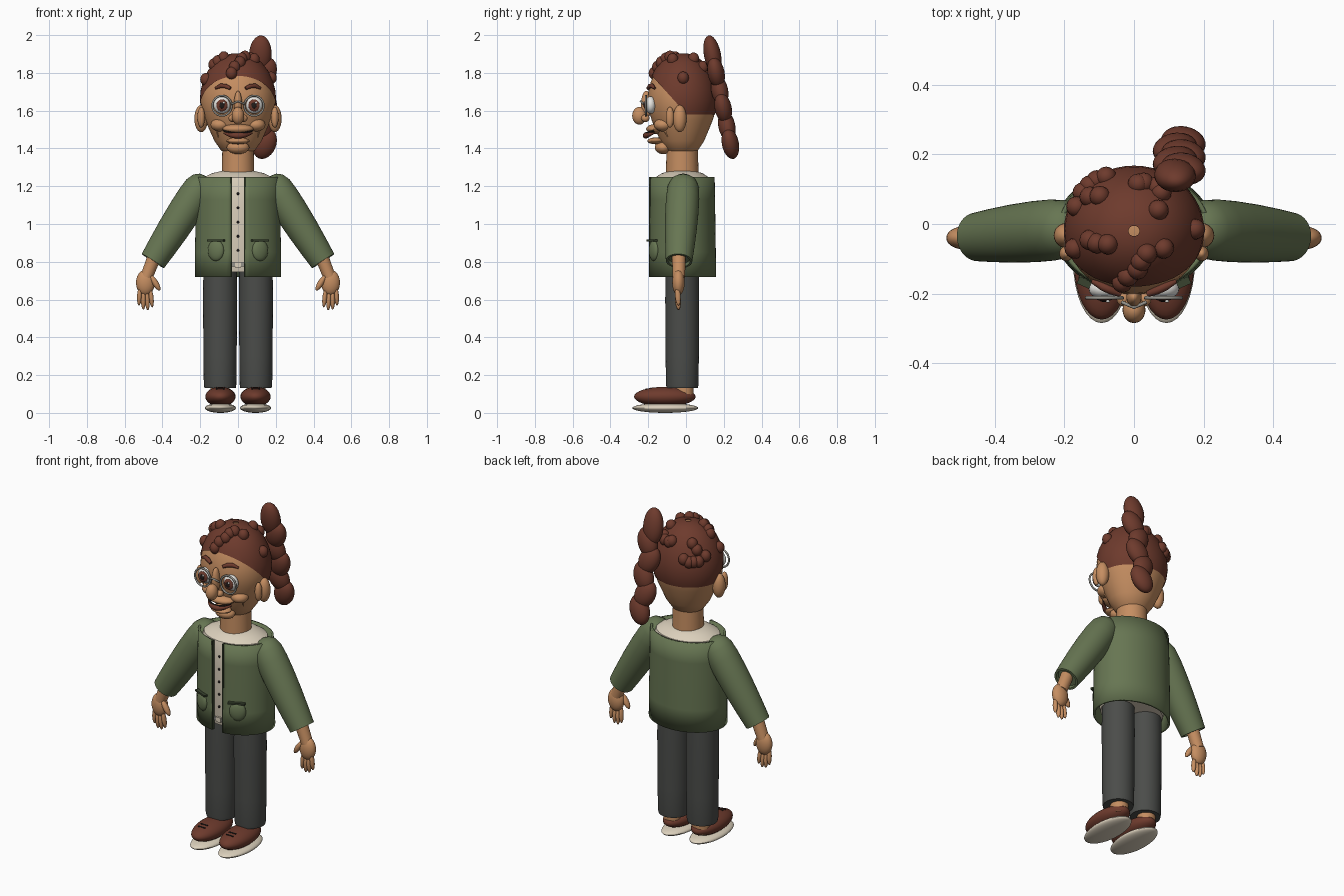
import bpy, bmesh, math
from mathutils import Vector, Matrix, Euler

if "Cube" in bpy.data.objects:
    bpy.data.objects.remove(bpy.data.objects["Cube"])


def material(name, rgb):
    m = bpy.data.materials.new(name)
    m.diffuse_color = (*rgb, 1)
    m.use_nodes = True
    m.node_tree.nodes["Principled BSDF"].inputs["Base Color"].default_value = m.diffuse_color
    return m


SKIN = material("skin", (0.56, 0.27, 0.12))
HAIR = material("reddish_brown", (0.155, 0.043, 0.026))
GREEN = material("jacket_green", (0.135, 0.18, 0.085))
DARK_GREEN = material("dark_green", (0.04, 0.055, 0.028))
GREY = material("trouser_grey", (0.07, 0.073, 0.068))
CREAM = material("cream", (0.72, 0.64, 0.51))
WHITE = material("eye_white", (0.85, 0.84, 0.8))
BLACK = material("near_black", (0.015, 0.011, 0.01))
METAL = material("frame_grey", (0.3, 0.29, 0.26))

CY = -0.02  # body axis in y


def finish(bm, name, mat, sharp=40):
    bmesh.ops.recalc_face_normals(bm, faces=bm.faces)
    me = bpy.data.meshes.new(name)
    bm.to_mesh(me)
    bm.free()
    me.materials.append(mat)
    me.polygons.foreach_set("use_smooth", [True] * len(me.polygons))
    me.set_sharp_from_angle(angle=math.radians(sharp))
    ob = bpy.data.objects.new(name, me)
    bpy.context.collection.objects.link(ob)
    return ob


def ball(name, loc, r, mat, rot=(0, 0, 0), seg=24):
    bm = bmesh.new()
    mtx = Matrix.LocRotScale(Vector(loc), Euler(rot), Vector(r))
    bmesh.ops.create_uvsphere(bm, u_segments=seg, v_segments=seg // 2, radius=1, matrix=mtx)
    return finish(bm, name, mat)


def box(name, loc, size, mat, rot=(0, 0, 0)):
    bm = bmesh.new()
    bmesh.ops.create_cube(bm, size=1, matrix=Matrix.LocRotScale(Vector(loc), Euler(rot), Vector(size)))
    return finish(bm, name, mat)


def lathe_mesh(profile, sy=1.0, gap=0.0, seg=48):
    """Revolve (radius, z) points; gap leaves an opening facing the front."""
    bm = bmesh.new()
    count = seg + 1 if gap else seg
    rings = []
    for r, z in profile:
        ts = [gap + (2 * math.pi - 2 * gap) * i / seg for i in range(count)]
        rings.append([bm.verts.new((r * math.sin(t), -r * sy * math.cos(t), z)) for t in ts])
    for a, b in zip(rings, rings[1:]):
        for i in range(seg):
            j = (i + 1) % count
            bm.faces.new((a[i], a[j], b[j], b[i]))
    bmesh.ops.remove_doubles(bm, verts=bm.verts, dist=1e-5)
    return bm


def lathe(name, profile, mat, loc=(0, CY, 0), sy=1.0, axis=None):
    bm = lathe_mesh(profile, sy)
    rot = Vector(axis).to_track_quat('Z', 'Y') if axis else Euler((0, 0, 0))
    bm.transform(Matrix.LocRotScale(Vector(loc), rot, Vector((1, 1, 1))))
    return finish(bm, name, mat)


def tube(name, pts, radii, mat, cyclic=False):
    cu = bpy.data.curves.new(name, 'CURVE')
    cu.dimensions = '3D'
    cu.bevel_depth = 1
    cu.bevel_resolution = 3
    cu.use_fill_caps = True
    sp = cu.splines.new('POLY')
    sp.points.add(len(pts) - 1)
    for p, co, r in zip(sp.points, pts, radii):
        p.co, p.radius = (*co, 1), r
    sp.use_cyclic_u = cyclic
    sp.use_smooth = True
    cu.materials.append(mat)
    ob = bpy.data.objects.new(name, cu)
    bpy.context.collection.objects.link(ob)
    return ob


# ---- head and hair cap share one profile
HEAD = [(0, 1.36), (0.05, 1.365), (0.09, 1.39), (0.125, 1.44), (0.152, 1.5), (0.174, 1.55),
        (0.19, 1.6), (0.197, 1.65), (0.193, 1.7), (0.18, 1.75), (0.155, 1.805), (0.12, 1.85),
        (0.075, 1.882), (0.035, 1.895), (0, 1.898)]


def face_y(x, z):
    """Front surface of the head at x, z."""
    for (r0, z0), (r1, z1) in zip(HEAD, HEAD[1:]):
        if z0 <= z <= z1:
            r = r0 + (r1 - r0) * (z - z0) / (z1 - z0)
            return CY - 0.93 * math.sqrt(max(r * r - x * x, 0))
    return CY


lathe("head", HEAD, SKIN, sy=0.93)
lathe("neck", [(0, 1.2), (0.088, 1.2), (0.085, 1.32), (0.082, 1.43), (0, 1.43)], SKIN)

cap = lathe_mesh([(r + 0.005, z + 0.006) for r, z in HEAD[4:-1]] + [(0.016, 1.903), (0.016, 1.89)], 0.93)
cap.transform(Matrix.Translation((0, CY, 0)))
for co, no in (((0, 0, 1.58), (0, 0, 1)), ((0, 0, 1.585), (0, 1.107, 1))):
    bmesh.ops.bisect_plane(cap, geom=cap.verts[:] + cap.edges[:] + cap.faces[:],
                           plane_co=co, plane_no=no, clear_inner=True)
finish(cap, "hair_cap", HAIR)

# ---- curls resting on the cap
CURLS = [(-.08, .135), (-.107, .125), (-.127, .11), (-.147, .09), (-.098, .08), (-.127, .078), (-.165, .05),
         (.012, .115), (.028, .118), (.07, .04), (.078, .09), (.065, .107), (.175, -.015), (.085, -.07),
         (.037, -.085), (.02, -.107), (.01, -.13), (-.018, -.15), (-.034, -.168), (-.17, -.07),
         (-.127, -.046), (-.107, -.055), (-.075, -.058)]
for i, (x, y) in enumerate(CURLS):
    k = 1 - (x / 0.2) ** 2 - ((y - CY) / 0.186) ** 2
    ball(f"curl_{i + 1}", (x, y, 1.65 + 0.255 * math.sqrt(max(k, 0.1))), (.03, .03, .034), HAIR, seg=16)

# ---- braided ponytail
for i in range(6):
    side = 1 if i % 2 else -1
    ball(f"braid_{i + 1}", (.13 + .012 * side, .14 + .019 * i, 1.895 - .094 * i),
         (.06, .045, .105 if i == 0 else .085), HAIR, (.19, .4 * side if i else 0.05, 0))

# ---- face
ball("nose_bridge", (0, -.21, 1.63), (.022, .028, .075), SKIN)
ball("nose_tip", (0, -.247, 1.573), (.033, .038, .047), SKIN)
ball("upper_muzzle", (0, -.155, 1.503), (.083, .056, .027), SKIN)
ball("lower_lip", (0, -.16, 1.44), (.062, .045, .018), SKIN)
ball("chin", (0, -.12, 1.405), (.06, .045, .035), SKIN)
smile = [(x * .0125, -.213 + .045 * (x / 6) ** 2, 1.468 + .014 * (x / 6) ** 2) for x in range(-6, 7)]
tube("mouth", smile, [.004 + .012 * (1 - (x / 6) ** 2) for x in range(-6, 7)], HAIR)
tube("lip_line", [(p[0], p[1] - .002, p[2] + .012) for p in smile], [.005] * 13, BLACK)
tube("glasses_bridge", [(-.035, -.225, 1.635), (0, -.24, 1.65), (.035, -.225, 1.635)], [.005] * 3, METAL)

for s, tag in ((-1, "right"), (1, "left")):
    ex, ez = s * .085, 1.63
    ey = face_y(ex, ez)
    ball(tag + "_eye", (ex, ey - .005, ez), (.045, .03, .046), WHITE)
    ball(tag + "_iris", (ex, ey - .028, ez - .002), (.03, .011, .032), HAIR)
    ball(tag + "_pupil", (ex, ey - .037, ez - .002), (.014, .005, .016), BLACK)
    ball(tag + "_eye_glint", (ex + .01, ey - .04, ez + .012), (.006, .004, .006), WHITE, seg=12)
    ring = [(ex + .051 * math.cos(a), ey - .03, ez - .004 + .053 * math.sin(a))
            for a in [i * math.pi / 16 for i in range(32)]]
    tube(tag + "_glasses_rim", ring, [.0055] * 32, METAL, True)
    ball(tag + "_nostril", (s * .03, -.215, 1.56), (.02, .022, .02), SKIN)
    ball(tag + "_cheek", (s * .095, -.12, 1.525), (.05, .05, .035), SKIN)
    brow = [(s * x, face_y(x, z) - .01, z) for x, z in ((.04, 1.718), (.065, 1.73), (.09, 1.732), (.12, 1.718))]
    tube(tag + "_eyebrow", brow, [.009, .012, .012, .006], HAIR)
    crease = [(s * x, face_y(x, z) - .001, z) for x, z in ((.1, 1.52), (.112, 1.49), (.105, 1.46))]
    tube(tag + "_smile_line", crease, [.003, .005, .003], SKIN)
    ball(tag + "_ear", (s * .195, -.033, 1.558), (.036, .036, .072), SKIN)
    ball(tag + "_inner_ear", (s * .195, -.085, 1.565), (.02, .022, .055), SKIN)

# ---- shirt, buttons and belt
lathe("shirt", [(0, .745), (.185, .745), (.2, .8), (.203, 1.1), (.2, 1.2), (.185, 1.245),
                (.14, 1.268), (.09, 1.28), (0, 1.285)], CREAM, sy=0.78)
for i in range(5):
    ball(f"button_{i + 1}", (0, CY - .158, 1.16 - .075 * i), (.007, .005, .007), BLACK, seg=12)
box("belt", (0, -.177, .785), (.07, .012, .02), METAL)
box("buckle", (0, -.182, .785), (.03, .012, .028), CREAM)

# ---- open jacket shell with front edge trims
coat = lathe_mesh([(.229, .72), (.228, .85), (.225, 1.0), (.223, 1.13), (.22, 1.25)], 0.78, gap=.16, seg=56)
coat.transform(Matrix.Translation((0, CY, 0)))
jacket = finish(coat, "jacket", GREEN)
shell = jacket.modifiers.new("thickness", 'SOLIDIFY')
shell.thickness = 0.013
shell.offset = -1

for s, tag in ((-1, "right"), (1, "left")):
    box(tag + "_jacket_edge", (s * .036, -.187, .985), (.009, .016, .53), DARK_GREEN)
    # pocket pouch and flap
    ball(tag + "_pocket", (s * .117, -.17, .86), (.046, .021, .056), GREEN, (0, 0, s * .42))
    box(tag + "_pocket_flap", (s * .117, -.18, .912), (.095, .022, .01), DARK_GREEN, (0, 0, s * .42))
    # sleeve hanging outward
    lathe(tag + "_sleeve", [(0, -.085), (.04, -.077), (.067, -.055), (.083, -.015), (.088, .05), (.088, .14),
                            (.084, .25), (.077, .36), (.07, .447), (.058, .447), (.055, .43), (0, .43)],
          GREEN, loc=(s * .21, -.015, 1.18), axis=(s * .24, -.022, -.375))
    # wrist and hand
    lathe(tag + "_wrist", [(0, -.06), (.036, -.06), (.033, .06), (0, .06)], SKIN,
          loc=(s * .463, -.038, .775), axis=(s * .35, 0, -.9))
    ball(tag + "_palm", (s * .49, -.04, .69), (.05, .033, .068), SKIN)
    for i, tip in enumerate((.565, .55, .553, .575)):
        ball(f"{tag}_finger_{i + 1}", (s * (.459 + .021 * i), -.043, tip + .043), (.0125, .015, .05), SKIN,
             (.08, s * (.1 - .05 * i), 0), 16)
    ball(tag + "_thumb", (s * .438, -.055, .688), (.016, .018, .047), SKIN, (0, s * .55, 0), 16)
    # trouser leg, ankle and shoe
    lathe(tag + "_trouser_leg", [(0, .8), (.088, .8), (.09, .6), (.088, .3), (.086, .15), (.083, .132), (0, .132)],
          GREY, loc=(s * .095, CY, 0))
    lathe(tag + "_ankle", [(0, .07), (.05, .07), (.05, .16), (0, .16)], SKIN, loc=(s * .095, -.01, 0))
    ball(tag + "_shoe", (s * .093, -.112, .086), (.08, .163, .052), HAIR, seg=32)
    ball(tag + "_sole", (s * .093, -.11, .026), (.082, .175, .026), CREAM, seg=32)
    for i in range(2):
        y = -.185 - .025 * i
        z = .086 + .052 * math.sqrt(1 - ((y + .112) / .163) ** 2)
        box(f"{tag}_lace_{i + 1}", (s * .093, y, z - .001), (.045, .007, .006), BLACK, (.2, 0, 0))
